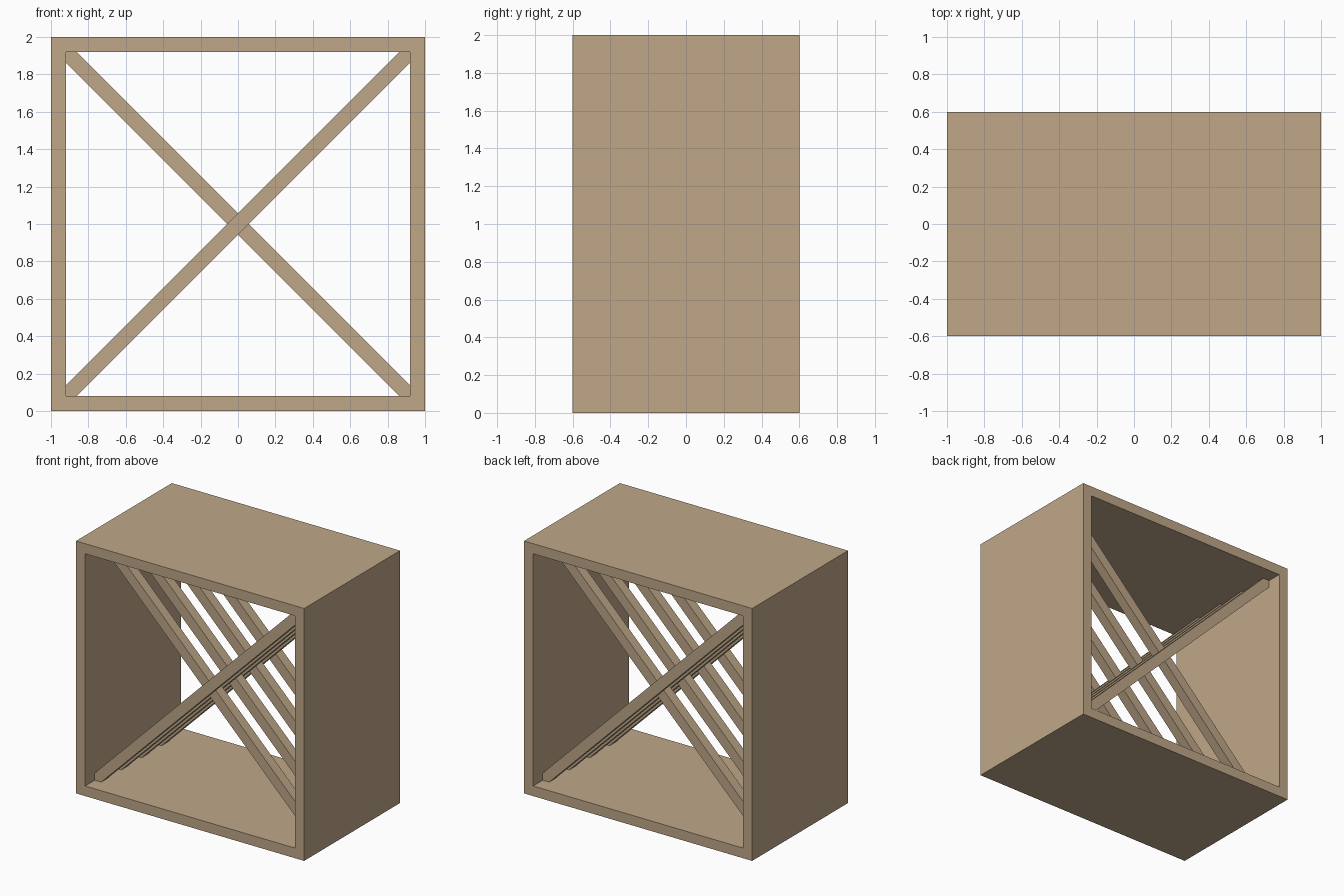
import bpy, bmesh

if "Cube" in bpy.data.objects:
    bpy.data.objects.remove(bpy.data.objects["Cube"])

wood = bpy.data.materials.new("light_wood")
wood.diffuse_color = (0.52, 0.39, 0.25, 1)
wood.use_nodes = True
wood.node_tree.nodes["Principled BSDF"].inputs["Base Color"].default_value = wood.diffuse_color

W, D, T = 1.0, 0.6, 0.08        # half width, half depth, board thickness
I = W - T                       # half of the inner opening
C = 1.0                         # height of the centre


def finish(name, bm):
    bmesh.ops.recalc_face_normals(bm, faces=bm.faces)
    me = bpy.data.meshes.new(name)
    bm.to_mesh(me)
    bm.free()
    me.materials.append(wood)
    ob = bpy.data.objects.new(name, me)
    bpy.context.collection.objects.link(ob)
    return ob


# Square case, open at front and back
bm = bmesh.new()
corners = [(-1, -1), (1, -1), (1, 1), (-1, 1)]
loops = [[bm.verts.new((sx * r, y, C + sz * r)) for sx, sz in corners]
         for r, y in ((W, -D), (W, D), (I, D), (I, -D))]
for k in range(4):
    a, b = loops[k], loops[(k + 1) % 4]
    for i in range(4):
        j = (i + 1) % 4
        bm.faces.new((a[i], a[j], b[j], b[i]))
finish("case", bm)


# Diagonal slats, clipped to fit into the inner corners
def slat(name, y, side):
    bm = bmesh.new()
    e = I - 0.057               # where the slat edges meet the boards
    profile = [(-I, -I), (-e, -I), (I, e), (I, I), (e, I), (-I, -e)]
    face = bm.faces.new([bm.verts.new((side * x, y - 0.04, C + z))
                         for x, z in profile])
    ext = bmesh.ops.extrude_face_region(bm, geom=[face], use_keep_orig=True)
    bmesh.ops.translate(bm, vec=(0, 0.08, 0),
                        verts=[v for v in ext["geom"]
                               if isinstance(v, bmesh.types.BMVert)])
    finish(name, bm)


# Eight layers, rising and falling in turn from front to back
for i in range(8):
    rising = i % 2 == 0
    slat(("rising" if rising else "falling") + "_slat_%d" % (i // 2 + 1),
         -0.44 + 0.88 * i / 7, 1 if rising else -1)
